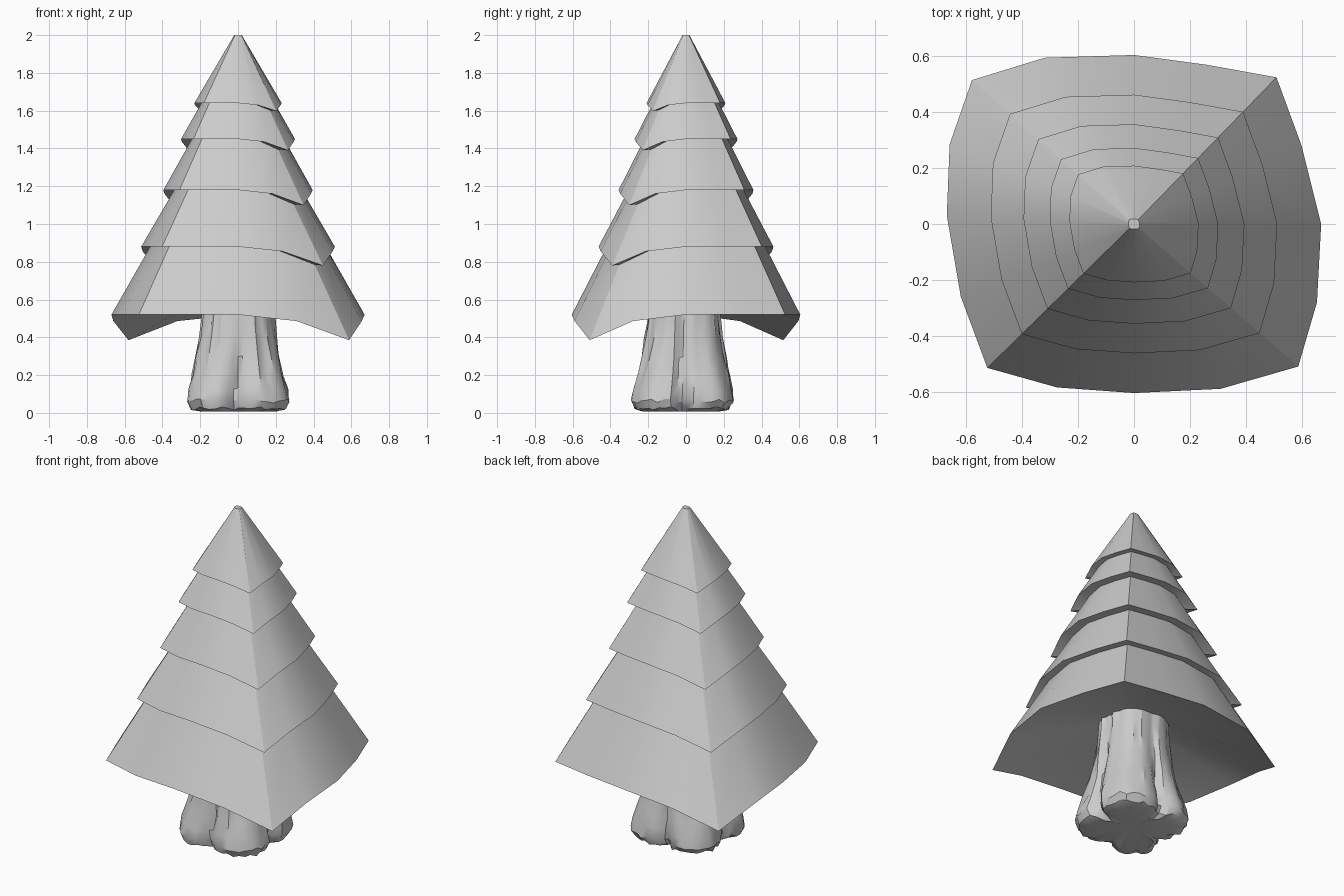
import bpy, math, random
from mathutils import Vector

if "Cube" in bpy.data.objects:
    bpy.data.objects.remove(bpy.data.objects["Cube"])

random.seed(4)


def loft(name, rings, bottom, top, angle, sharp_step=0):
    """Skin a stack of equal-length rings, fanned shut to a point at each end."""
    n = len(rings[0])
    verts = [v for ring in rings for v in ring] + [bottom, top]
    faces = []
    for k in range(len(rings) - 1):
        a, b = k * n, (k + 1) * n
        for i in range(n):
            j = (i + 1) % n
            faces.append((a + i, a + j, b + j, b + i))
    last, low, high = (len(rings) - 1) * n, len(verts) - 2, len(verts) - 1
    for i in range(n):
        j = (i + 1) % n
        faces.append((low, j, i))
        faces.append((high, last + i, last + j))
    mesh = bpy.data.meshes.new(name)
    mesh.from_pydata(verts, [], faces)
    obj = bpy.data.objects.new(name, mesh)
    bpy.context.collection.objects.link(obj)
    bpy.ops.object.select_all(action='DESELECT')
    obj.select_set(True)
    bpy.context.view_layer.objects.active = obj
    bpy.ops.object.shade_smooth_by_angle(angle=math.radians(angle))
    # Optional crisp lines running up the stack
    if sharp_step:
        for e in mesh.edges:
            a, b = sorted(e.vertices)
            if a >= n and b < low and b - a == n and a % n % sharp_step == 0:
                e.use_edge_sharp = True
    return obj


# Foliage: bulged square outline (corner, quarter, middle, quarter per side)
outline = [(.51, .525), (.26, .57), (0, .605), (-.32, .595),
           (-.58, .515), (-.66, .285), (-.67, .03), (-.62, -.26),
           (-.525, -.515), (-.275, -.585), (0, -.605), (.31, -.59),
           (.588, -.51), (.655, -.28), (.67, 0), (.60, .28)]
# Only the back-left and front-right corners hang down
droop = (0, 0, 0, .25, 1, .25, 0, 0)


def skirt_ring(scale, z, drop):
    return [(x * scale, y * scale, z - drop * droop[i % 8])
            for i, (x, y) in enumerate(outline)]


# Each tier: rim scale, rim height, corner droop, scale where it tucks under the next
tiers = [(1, .52, .135, .69), (.765, .88, .10, .50), (.59, 1.18, .08, .36),
         (.45, 1.45, .06, .285), (.345, 1.64, .042, None)]
rings = [skirt_ring(.3, .66, 0)]  # hollowed underside
for k, (scale, z, drop, tuck) in enumerate(tiers):
    rings.append(skirt_ring(scale, z, drop))
    if tuck:
        rings.append(skirt_ring(tuck, tiers[k + 1][1] + .005, tiers[k + 1][2]))
rings.append(skirt_ring(.03, 2.0, 0))
loft("foliage", rings, (0, 0, .67), (0, 0, 2.0), 40, sharp_step=4)

# Trunk: four root lobes fading upward, with uneven bark ridges
N = 56
bark = [random.uniform(-.006, .006) for _ in range(N)]
# height, groove radius, lobe radius
levels = [(.008, .13, .235), (.022, .16, .29), (.06, .175, .312), (.12, .18, .30),
          (.2, .182, .272), (.29, .182, .245), (.39, .18, .222), (.48, .177, .205),
          (.58, .172, .195), (.68, .17, .19)]
rings = []
for z, groove, lobe in levels:
    ring = []
    for i in range(N):
        t = 2 * math.pi * i / N
        s = abs(math.sin(2 * t + .15 * math.sin(t * 3 + 8 * z))) ** .5
        r = groove + (lobe - groove) * s + bark[i] + random.uniform(-.005, .005)
        dz = random.uniform(-.008, .014) if .01 < z < .5 else 0
        lean = -.022 * (1 - z)
        ring.append(Vector((r * math.cos(t), r * math.sin(t) + lean, z + dz)))
    rings.append(ring)
loft("trunk", rings, (0, -.02, .03), (0, -.01, .68), 30)
